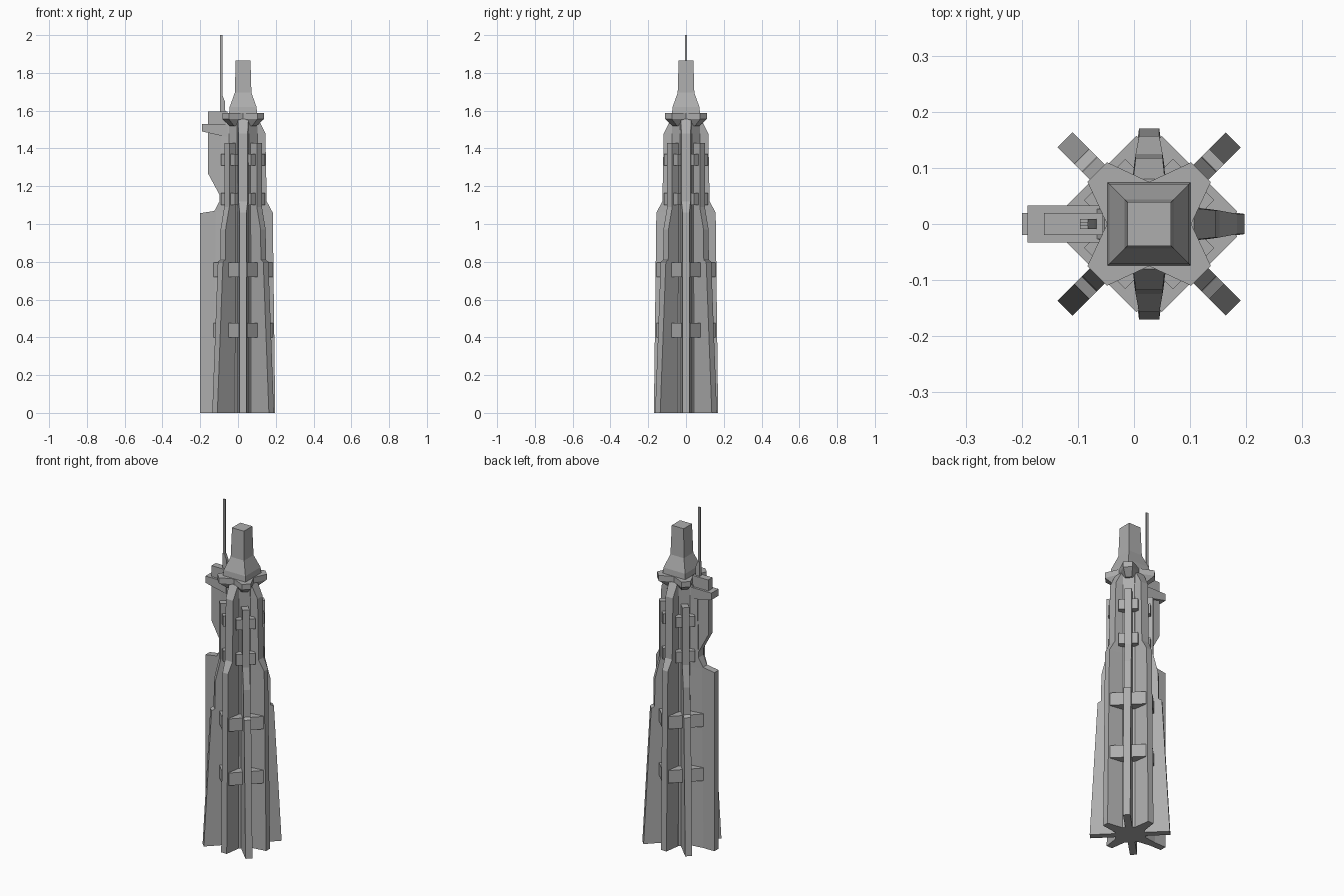
import bpy, bmesh, math
from mathutils import Matrix, Vector

cube = bpy.data.objects.get("Cube")
if cube:
    bpy.data.objects.remove(cube)

CX = 0.027  # tower axis

mat = bpy.data.materials.new("stone_grey")
mat.use_nodes = True
grey = (0.42, 0.42, 0.42, 1)
mat.diffuse_color = grey
mat.node_tree.nodes["Principled BSDF"].inputs["Base Color"].default_value = grey


def loft(name, rings, turn=0, center=CX):
    """Skin a stack of equal-length rings and cap both ends."""
    bm = bmesh.new()
    loops = [[bm.verts.new(p) for p in ring] for ring in rings]
    n = len(loops[0])
    for a, b in zip(loops, loops[1:]):
        for i in range(n):
            j = (i + 1) % n
            bm.faces.new((a[i], a[j], b[j], b[i]))
    bm.faces.new(loops[0][::-1])
    bm.faces.new(loops[-1])
    bmesh.ops.recalc_face_normals(bm, faces=bm.faces)
    bm.transform(Matrix.Translation((center, 0, 0)) @ Matrix.Rotation(turn, 4, "Z"))
    mesh = bpy.data.meshes.new(name)
    bm.to_mesh(mesh)
    bm.free()
    mesh.materials.append(mat)
    obj = bpy.data.objects.new(name, mesh)
    bpy.context.collection.objects.link(obj)
    return obj


def rect(x0, x1, y, z):
    return [(x0, -y, z), (x1, -y, z), (x1, y, z), (x0, y, z)]


def block(name, x0, x1, y, z0, z1, turn=0, center=CX):
    return loft(name, [rect(x0, x1, y, z0), rect(x0, x1, y, z1)], turn, center)


def slab(name, outline, y):
    """Side outline in x and z, extruded across y about the middle."""
    return loft(name, [[(x, s * y, z) for x, z in outline] for s in (-1, 1)], 0, 0)


def fin_ring(r, half, z, root=0.035):
    return [(0.05, -root, z), (r, -half, z), (r, half, z), (0.05, root, z)]


# Octagonal core
def octagon(r, z):
    return [(r * math.cos(math.radians(22.5 + 45 * k)),
             r * math.sin(math.radians(22.5 + 45 * k)), z) for k in range(8)]


loft("core", [octagon(0.085, 0), octagon(0.081, 1.55)])

# Buttresses facing the four sides; the right one is replaced by the big fin below
side_profile = [(0.17, 0.018, 0), (0.157, 0.018, 1.06), (0.125, 0.024, 1.12),
                (0.118, 0.024, 1.48), (0.08, 0.028, 1.555)]
for label, deg in (("left", 0), ("back", 90), ("right", 180), ("front", 270)):
    loft(label + "_buttress", [fin_ring(*p) for p in side_profile], math.radians(deg))

# Corner buttresses with two pairs of cross blocks
corner_profile = [(0.212, 0), (0.17, 0.8), (0.152, 0.81), (0.15, 0.97),
                  (0.122, 1.09), (0.122, 1.43)]
for k, label in enumerate(("back_left", "back_right", "front_right", "front_left")):
    turn = math.radians(45 + 90 * k)
    loft(label + "_buttress", [rect(0.05, r, 0.019, z) for r, z in corner_profile], turn)
    for z0, z1 in ((0.4, 0.475), (0.72, 0.795)):
        block(label + "_lower_block", 0.06, 0.127, 0.095, z0, z1, turn)
    for z0, z1 in ((1.1, 1.165), (1.31, 1.37)):
        block(label + "_upper_block", 0.06, 0.112, 0.052, z0, z1, turn)

# Star-shaped collar with a tapered underside
def star(s, z):
    pts = []
    for k in range(4):
        rot = Matrix.Rotation(math.radians(90 * k), 3, "Z")
        pts += [rot @ Vector((x * s, y * s, z))
                for x, y in ((0.075, 0), (0.11, 0.075), (0.075, 0.11))]
    return pts


loft("collar", [star(0.65, 1.52), star(1, 1.555), star(1, 1.587)])

# Square spire
loft("spire", [rect(-h, h, h, z) for h, z in
               ((0.074, 1.587), (0.071, 1.62), (0.044, 1.695), (0.039, 1.866))])

# Tall fin on the right side
slab("tall_fin", [(-0.2, 0), (0, 0), (0, 1.09), (-0.09, 1.075), (-0.2, 1.057)], 0.02)

# Turret with balcony above the tall fin
slab("turret", [(-0.055, 1.1), (-0.09, 1.14), (-0.16, 1.27), (-0.16, 1.595),
                (-0.055, 1.595)], 0.02)
slab("balcony", [(-0.19, 1.49), (-0.055, 1.46), (-0.055, 1.53), (-0.19, 1.53)], 0.033)

# Antenna mast and its wedge foot
block("antenna", -0.096, -0.082, 0.004, 1.59, 2.0, center=0)
slab("antenna_foot", [(-0.096, 1.59), (-0.067, 1.59), (-0.07, 1.65), (-0.082, 1.68),
                      (-0.096, 1.68)], 0.009)
